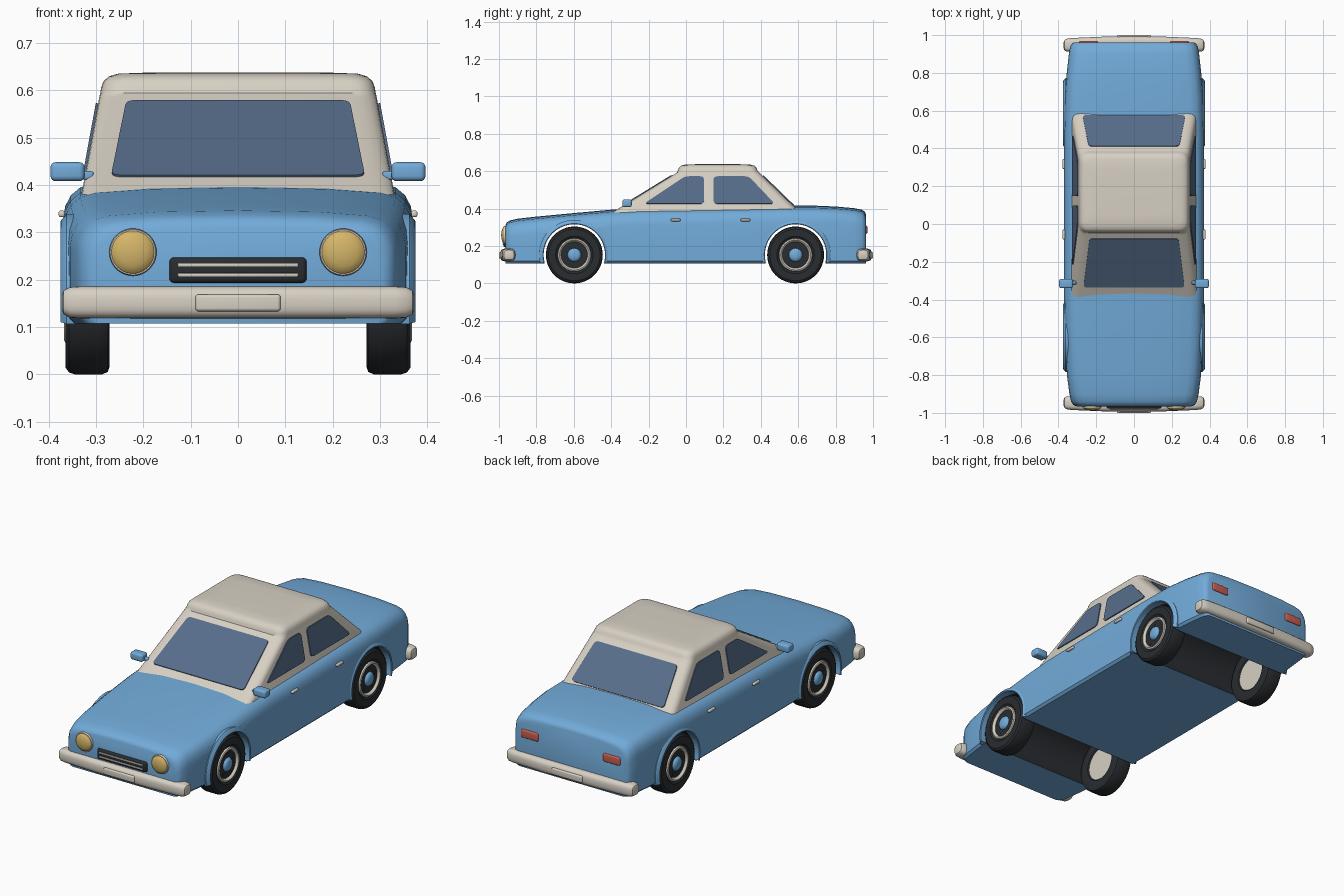
import bpy, bmesh, math
from mathutils import Vector, Matrix

if "Cube" in bpy.data.objects:
    bpy.data.objects.remove(bpy.data.objects["Cube"])


def material(name, rgb):
    m = bpy.data.materials.new(name)
    m.diffuse_color = (*rgb, 1)
    m.use_nodes = True
    m.node_tree.nodes["Principled BSDF"].inputs["Base Color"].default_value = m.diffuse_color
    return m


BLUE = material("sky_blue_paint", (0.17, 0.41, 0.70))
CREAM = material("cream", (0.68, 0.63, 0.55))
GLASS = material("blue_grey_glass", (0.095, 0.155, 0.26))
DARK = material("dark_rubber", (0.022, 0.026, 0.03))
GOLD = material("gold_lamp", (0.66, 0.46, 0.14))
RED = material("red_lamp", (0.58, 0.11, 0.08))


def finish(bm, name, mat, angle=35):
    bmesh.ops.recalc_face_normals(bm, faces=bm.faces)
    me = bpy.data.meshes.new(name)
    bm.to_mesh(me)
    bm.free()
    me.materials.append(mat)
    ob = bpy.data.objects.new(name, me)
    bpy.context.collection.objects.link(ob)
    smooth(ob, angle)
    return ob


def smooth(ob, angle=35):
    bpy.ops.object.select_all(action='DESELECT')
    ob.select_set(True)
    bpy.context.view_layer.objects.active = ob
    bpy.ops.object.shade_smooth_by_angle(angle=math.radians(angle))


def loft(name, rings, mat, angle=35, loop=False):
    """Skin closed rings of points; cap the ends unless looped."""
    bm = bmesh.new()
    vs = [[bm.verts.new(p) for p in r] for r in rings]
    n = len(vs[0])
    pairs = list(zip(vs, vs[1:])) + ([(vs[-1], vs[0])] if loop else [])
    for a, b in pairs:
        for i in range(n):
            j = (i + 1) % n
            bm.faces.new((a[i], a[j], b[j], b[i]))
    if not loop:
        bm.faces.new(vs[0])
        bm.faces.new(vs[-1])
    return finish(bm, name, mat, angle)


def box(name, center, size, bevel, mat, segs=4):
    bm = bmesh.new()
    bmesh.ops.create_cube(bm, size=1, matrix=Matrix.Translation(center) @ Matrix.Diagonal((*size, 1)))
    bmesh.ops.bevel(bm, geom=bm.edges[:], offset=bevel, segments=segs, profile=0.5, affect='EDGES')
    return finish(bm, name, mat)


def lathe(name, profile, center, axis, mat, n=40, angle=35):
    """Turn (radius, distance) points around an axis through center."""
    rot = Vector((0, 0, 1)).rotation_difference(Vector(axis)).to_matrix()
    rings = [[Vector(center) + rot @ Vector((r * math.cos(t), r * math.sin(t), d))
              for t in (2 * math.pi * i / n for i in range(n))] for r, d in profile]
    return loft(name, rings, mat, angle)


def rounded(pts, r, k=5):
    """Round the corners of a flat polygon."""
    out, n = [], len(pts)
    for i, p in enumerate(pts):
        p = Vector(p)
        a, b = Vector(pts[i - 1]) - p, Vector(pts[(i + 1) % n]) - p
        a, b = p + a.normalized() * r, p + b.normalized() * r
        for j in range(k + 1):
            t = j / k
            out.append(a * (1 - t) ** 2 + p * 2 * t * (1 - t) + b * t * t)
    return out


def plate(name, pts, outward, r, mat, lift=0.005):
    ring = rounded(pts, r)
    nrm = (Vector(pts[1]) - Vector(pts[0])).cross(Vector(pts[2]) - Vector(pts[0])).normalized()
    if nrm.dot(Vector(outward)) < 0:
        nrm = -nrm
    return loft(name, [[p - nrm * 0.003 for p in ring], [p + nrm * lift for p in ring]], mat)


# Lower body: y, top height, half width
def body_ring(y, t, w, b=0.107):
    half = [(w - 0.012, b), (w, b + 0.012), (w, 0.2), (w, t - 0.09), (w - 0.005, t - 0.06),
            (w - 0.017, t - 0.037), (w - 0.037, t - 0.02), (w - 0.07, t - 0.011), (w * 0.5, t - 0.003)]
    pts = half + [(0, t)] + [(-x, z) for x, z in reversed(half)]
    return [(x, y, z) for x, z in pts]


stations = [(-0.965, 0.312, 0.305), (-0.958, 0.326, 0.321), (-0.94, 0.337, 0.333), (-0.90, 0.346, 0.342),
            (-0.80, 0.357, 0.355), (-0.6, 0.376, 0.366), (-0.4, 0.394, 0.37), (-0.25, 0.403, 0.371),
            (0.1, 0.408, 0.371), (0.5, 0.415, 0.37), (0.68, 0.416, 0.366), (0.8, 0.411, 0.356),
            (0.9, 0.402, 0.345), (0.94, 0.394, 0.338), (0.956, 0.383, 0.328), (0.962, 0.37, 0.315)]
body = loft("body", [body_ring(*s) for s in stations], BLUE)

# Wheel wells cut across the body, with dark linings
WHEEL_Y, WHEEL_Z = (-0.597, 0.586), 0.152
body.data.materials.append(DARK)
for wy in WHEEL_Y:
    cutter = lathe("well_cutter", [(0.166, -0.5), (0.166, 0.5)], (0, wy, WHEEL_Z), (1, 0, 0), DARK, 48)
    cutter.hide_render = True
    mod = body.modifiers.new("well", 'BOOLEAN')
    mod.operation, mod.solver, mod.object = 'DIFFERENCE', 'EXACT', cutter
    bpy.context.view_layer.objects.active = body
    bpy.ops.object.modifier_apply(modifier=mod.name)
    bpy.data.objects.remove(cutter)
for p in body.data.polygons:
    c = p.center
    lining = any(abs(math.hypot(body.data.vertices[v].co.y - wy, body.data.vertices[v].co.z - WHEEL_Z) - 0.166) > 0.002
                 for v in p.vertices for wy in [min(WHEEL_Y, key=lambda y: abs(y - c.y))])
    p.material_index = 0 if lining or abs(p.normal.x) > 0.5 else 1
smooth(body)

# Cabin: height, front y, rear y, half width, corner radius
cabin_rows = [(0.38, -0.394, 0.611, 0.3305, 0.05), (0.585, -0.06, 0.40, 0.293, 0.05),
              (0.594, -0.047, 0.389, 0.291, 0.05), (0.606, -0.043, 0.381, 0.289, 0.05),
              (0.619, -0.038, 0.376, 0.284, 0.05), (0.629, -0.027, 0.366, 0.273, 0.05),
              (0.635, -0.006, 0.345, 0.253, 0.05), (0.637, 0.05, 0.29, 0.2, 0.05)]
loft("cabin", [rounded([(-w, f, z), (w, f, z), (w, r, z), (-w, r, z)], c) for z, f, r, w, c in cabin_rows], CREAM)


def on_slope(col, z):
    a, b = cabin_rows[0], cabin_rows[1]
    return a[col] + (b[col] - a[col]) * (z - a[0]) / (b[0] - a[0])


# Windscreen and rear window
for name, col, out, wide in (("windscreen", 1, -1, 0.268), ("rear_window", 2, 1, 0.272)):
    lo, hi = on_slope(col, 0.417), on_slope(col, 0.575)
    plate(name, [(-wide, lo, 0.417), (wide, lo, 0.417), (wide - 0.032, hi, 0.575), (-wide + 0.032, hi, 0.575)],
          (0, out, 0.5), 0.02, GLASS)

# Side windows, mirrors, handles
side_windows = {"front_side_window": [(-0.225, 0.425), (0.097, 0.425), (0.097, 0.572), (-0.005, 0.572)],
                "rear_side_window": [(0.147, 0.425), (0.475, 0.425), (0.335, 0.572), (0.147, 0.572)]}
for s in (-1, 1):
    for name, pts in side_windows.items():
        plate(name, [(s * on_slope(3, z), y, z) for y, z in pts], (s, 0, 0), 0.022, GLASS)
    box("mirror", (s * 0.36, -0.315, 0.428), (0.072, 0.05, 0.04), 0.011, BLUE)
    box("mirror_arm", (s * 0.325, -0.31, 0.42), (0.04, 0.02, 0.018), 0.005, BLUE)
    for y in (-0.056, 0.318):
        box("door_handle", (s * 0.372, y, 0.339), (0.014, 0.052, 0.014), 0.005, CREAM, 3)

    # Wheels and arch lips
    for wy in WHEEL_Y:
        hub = (0, wy, WHEEL_Z)
        ax = (s, 0, 0)
        lathe("tyre", [(0.086, 0.285), (0.094, 0.274), (0.135, 0.271), (0.147, 0.275), (0.152, 0.287), (0.152, 0.345),
                       (0.148, 0.357), (0.138, 0.364), (0.1, 0.364), (0.088, 0.355)], hub, ax, DARK, 48)
        lathe("rim", [(0.01, 0.279), (0.088, 0.279), (0.089, 0.355), (0.087, 0.364), (0.08, 0.367), (0.074, 0.362),
                      (0.068, 0.35), (0.05, 0.353), (0.01, 0.354)], hub, ax, CREAM)
        lathe("hub_cap", [(0.037, 0.345), (0.036, 0.358), (0.03, 0.366), (0.018, 0.37), (0.004, 0.371)],
              hub, ax, BLUE, 24)
        for i in range(5):
            a = math.radians(90 + 72 * i)
            lathe("wheel_hole", [(0.007, 0.345), (0.007, 0.356)],
                  (0, wy + 0.054 * math.cos(a), WHEEL_Z + 0.054 * math.sin(a)), ax, DARK, 10)
        section = [(0.335, 0.164), (0.372, 0.164), (0.375, 0.168), (0.374, 0.173), (0.362, 0.187), (0.335, 0.187)]
        arcs = [math.radians(-14 + 208 * i / 36) for i in range(37)]
        loft("arch_lip", [[(s * x, wy + r * math.cos(a), WHEEL_Z + r * math.sin(a)) for x, r in section]
                          for a in arcs], BLUE)

    # Headlights and tail lights
    lamp = (s * 0.222, -0.955, 0.258)
    lathe("headlight_ring", [(0.05, -0.01), (0.05, 0.015), (0.048, 0.019), (0.044, 0.019)], lamp, (0, -1, 0), CREAM)
    lathe("headlight", [(0.046, 0.0), (0.046, 0.018), (0.042, 0.023), (0.03, 0.029), (0.015, 0.032), (0.003, 0.033)],
          lamp, (0, -1, 0), GOLD)
    box("tail_light", (s * 0.24, 0.96, 0.287), (0.1, 0.02, 0.044), 0.008, RED)

    # Bumpers: gently bowed rounded bars, front and rear
    rings = []
    for x, k in ((-0.372, 0.45), (-0.368, 0.75), (-0.355, 0.95), (-0.33, 1), (-0.17, 1), (0, 1),
                 (0.17, 1), (0.33, 1), (0.355, 0.95), (0.368, 0.75), (0.372, 0.45)):
        yc = 0.958 - 0.012 * (x / 0.37) ** 2
        hy, hz = 0.036 * k, 0.034 * k
        rings.append([(p.x, p.y, p.z) for p in rounded(
            [(x, s * (yc - hy), 0.152 - hz), (x, s * (yc + hy), 0.152 - hz),
             (x, s * (yc + hy), 0.152 + hz), (x, s * (yc - hy), 0.152 + hz)], 0.028 * k)])
    loft("bumper", rings, CREAM)
    box("number_plate", (0, s * 0.991, 0.151), (0.18, 0.018, 0.036), 0.007, CREAM)

# Grille with two bars
box("grille", (0, -0.966, 0.22), (0.29, 0.022, 0.054), 0.0105, DARK)
for z in (0.21, 0.231):
    box("grille_bar", (0, -0.976, z), (0.255, 0.01, 0.007), 0.002, CREAM, 2)
